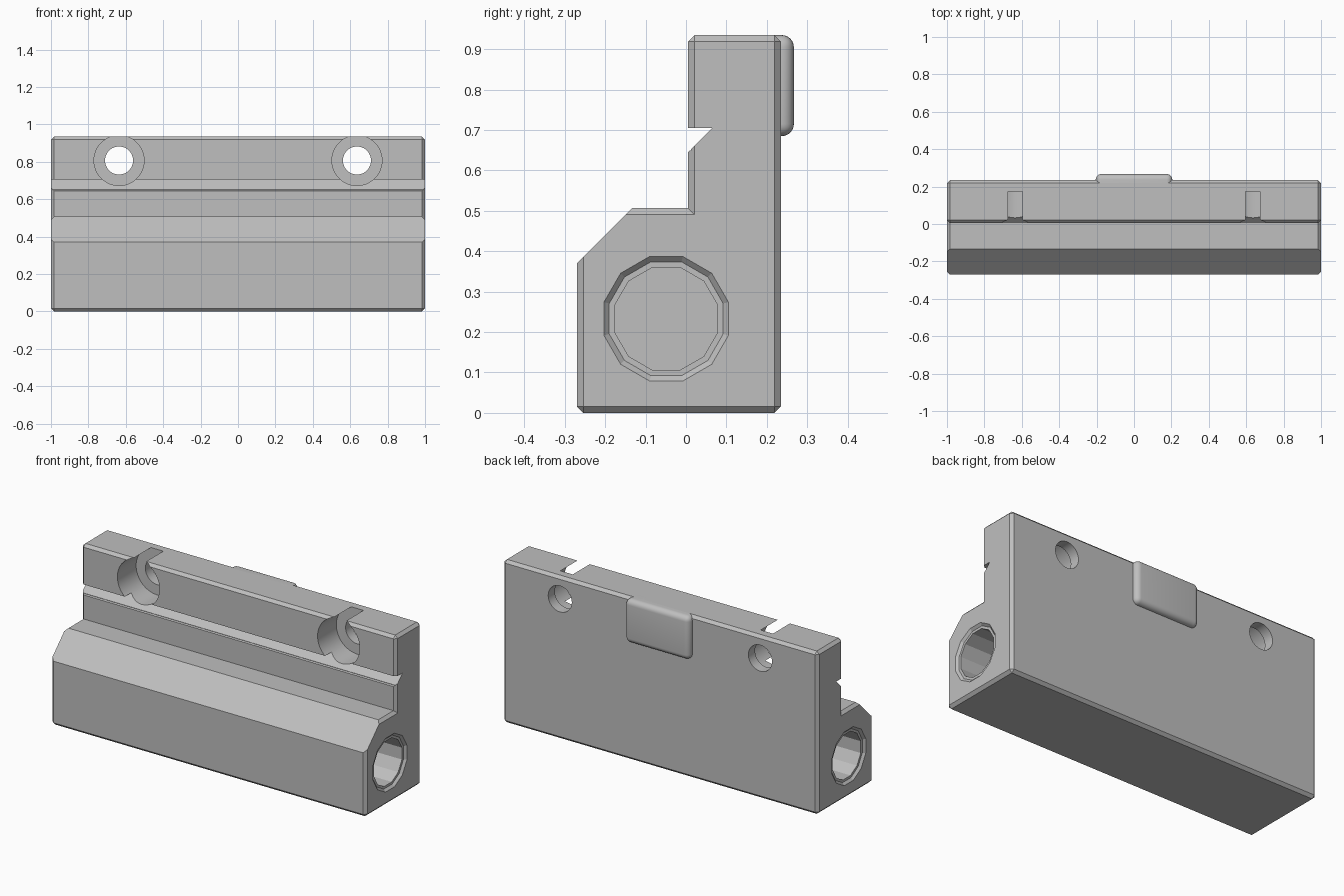
import bpy, bmesh, math
from mathutils import Matrix, Vector

cube = bpy.data.objects.get("Cube")
if cube:
    bpy.data.objects.remove(cube, do_unlink=True)

grey = bpy.data.materials.new("grey")
grey.use_nodes = True
colour = (0.52, 0.52, 0.52, 1)
grey.diffuse_color = colour
grey.node_tree.nodes["Principled BSDF"].inputs["Base Color"].default_value = colour


def make_object(name, bm):
    bmesh.ops.recalc_face_normals(bm, faces=bm.faces[:])
    mesh = bpy.data.meshes.new(name)
    bm.to_mesh(mesh)
    bm.free()
    mesh.materials.append(grey)
    obj = bpy.data.objects.new(name, mesh)
    bpy.context.collection.objects.link(obj)
    return obj


def prism(profile, half_length):
    """Extrude a (y, z) profile along x."""
    bm = bmesh.new()
    face = bm.faces.new([bm.verts.new((-half_length, y, z)) for y, z in profile])
    new = bmesh.ops.extrude_face_region(bm, geom=[face])["geom"]
    verts = [v for v in new if isinstance(v, bmesh.types.BMVert)]
    bmesh.ops.translate(bm, verts=verts, vec=(2 * half_length, 0, 0))
    bmesh.ops.recalc_face_normals(bm, faces=bm.faces[:])
    return bm


def lathe(stations, sides, origin, axis, turn=0.0):
    """Closed round solid from (distance along axis, radius) stations."""
    bm = bmesh.new()
    rot = Vector(axis).to_track_quat('Z', 'Y').to_matrix().to_4x4()
    place = Matrix.Translation(origin) @ rot
    rings = []
    for d, r in stations:
        angles = [turn + math.tau * i / sides for i in range(sides)]
        rings.append([bm.verts.new(place @ Vector((r * math.cos(a), r * math.sin(a), d)))
                      for a in angles])
    for a, b in zip(rings, rings[1:]):
        for i in range(sides):
            j = (i + 1) % sides
            bm.faces.new((a[i], a[j], b[j], b[i]))
    bm.faces.new(rings[0])
    bm.faces.new(rings[-1])
    return bm


def cut(target, bm):
    cutter = make_object("cutter", bm)
    cutter.hide_render = True
    mod = target.modifiers.new("cut", 'BOOLEAN')
    mod.operation, mod.solver, mod.object = 'DIFFERENCE', 'EXACT', cutter
    bpy.context.view_layer.objects.active = target
    bpy.ops.object.modifier_apply(modifier=mod.name)
    bpy.data.objects.remove(cutter, do_unlink=True)


def smooth(obj, degrees):
    bpy.ops.object.select_all(action='DESELECT')
    obj.select_set(True)
    bpy.context.view_layer.objects.active = obj
    bpy.ops.object.shade_smooth_by_angle(angle=math.radians(degrees))


# Stepped block with chamfered outer edges; the inside corner stays sharp
FRONT, WALL, BACK, SHELF, TOP = -0.27, 0.005, 0.235, 0.507, 0.935
bm = prism([(FRONT, 0), (BACK, 0), (BACK, TOP), (WALL, TOP),
            (WALL, SHELF), (FRONT, SHELF)], 1.0)
convex = [e for e in bm.edges if e.is_convex]
bmesh.ops.bevel(bm, geom=convex, offset=0.016, offset_type='OFFSET',
                segments=1, profile=0.5, affect='EDGES')
body = make_object("mounting_block", bm)

# Sloped front shoulder
cut(body, prism([(FRONT - 0.1, 0.27), (0.065, 0.705), (FRONT - 0.1, 0.705)], 1.1))

# Fine groove along the upper wall
cut(body, prism([(WALL - 0.01, 0.645), (WALL + 0.007, 0.65),
                 (WALL + 0.007, 0.656), (WALL - 0.01, 0.661)], 1.1))

# Counterbored screw holes and blind end bores, mirrored on both sides
flat = 1 / math.cos(math.pi / 12)
for side in (-1, 1):
    cut(body, lathe([(-0.1, 0.134), (0.175, 0.134), (0.175, 0.075), (0.4, 0.075)],
                    48, (side * 0.636, 0, 0.807), (0, 1, 0)))
    bore = [(-0.015, 0.169), (0.013, 0.141), (0.013, 0.127), (0.6, 0.127)]
    cut(body, lathe([(d, r * flat) for d, r in bore],
                    12, (side, -0.049, 0.233), (-side, 0, 0), math.pi / 12))
smooth(body, 20)

# Rounded pad on the back
bm = bmesh.new()
bmesh.ops.create_cube(bm, size=1)
bmesh.ops.scale(bm, verts=bm.verts[:], vec=(0.41, 0.08, 0.25))
bmesh.ops.translate(bm, verts=bm.verts[:], vec=(0, 0.227, 0.81))
outer = [e for e in bm.edges if any(v.co.y > 0.25 for v in e.verts)]
bmesh.ops.bevel(bm, geom=outer, offset=0.03, offset_type='OFFSET',
                segments=6, profile=0.5, affect='EDGES')
pad = make_object("back_pad", bm)
smooth(pad, 40)
